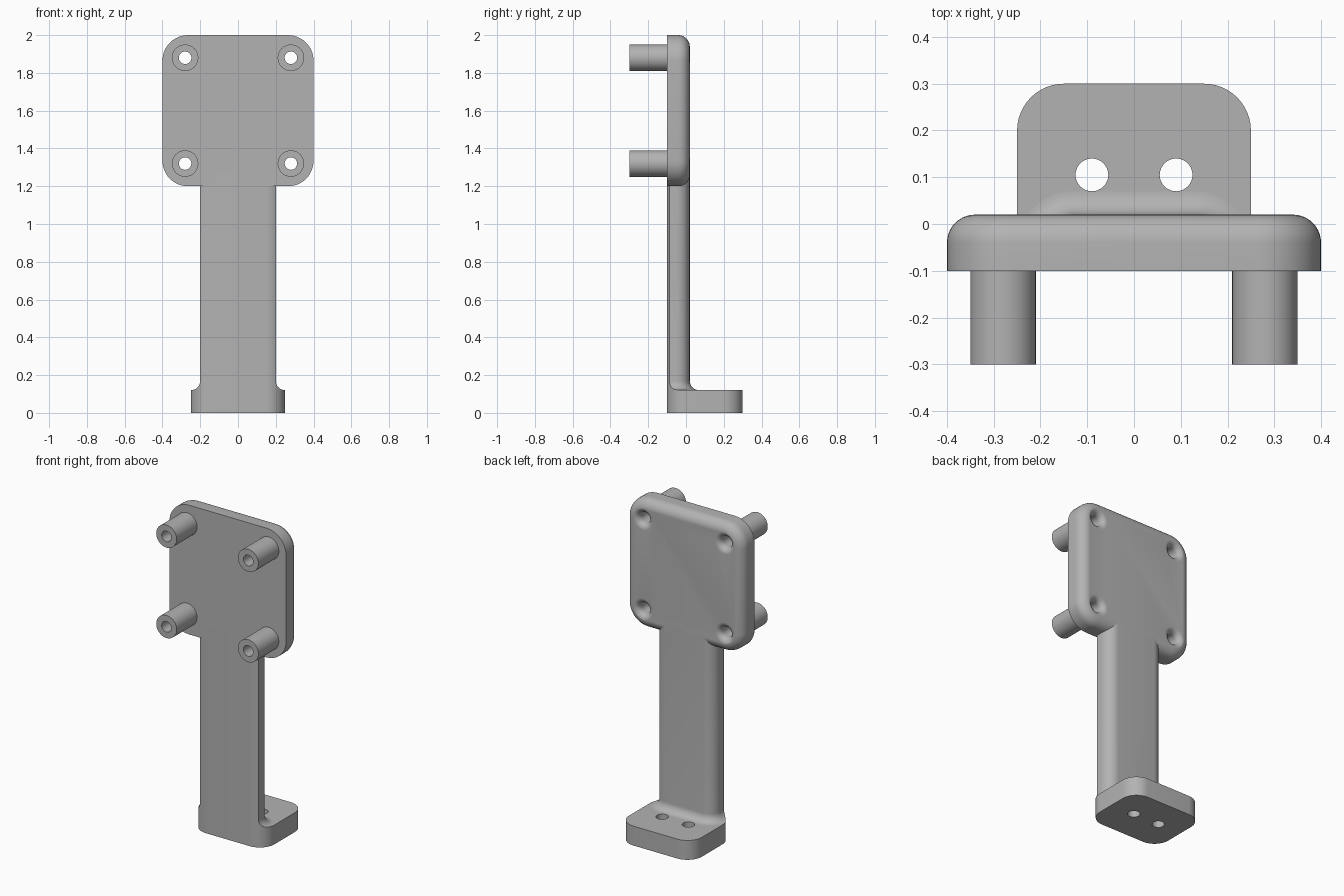
import bpy, bmesh
from math import sin, cos, pi, radians

if "Cube" in bpy.data.objects:
    bpy.data.objects.remove(bpy.data.objects["Cube"], do_unlink=True)

grey = bpy.data.materials.new("matte grey")
grey.use_nodes = True
GREY = (0.45, 0.45, 0.45, 1)
grey.diffuse_color = GREY
grey.node_tree.nodes["Principled BSDF"].inputs["Base Color"].default_value = GREY


def rounded_rect(x0, x1, y0, y1, r_low, r_high, steps=12):
    """Outline with one radius for the low-y corners and one for the high-y corners."""
    pts = []
    corners = [(x1, y1, r_high, -1, -1), (x0, y1, r_high, 1, -1),
               (x0, y0, r_low, 1, 1), (x1, y0, r_low, -1, 1)]
    for k, (x, y, r, sx, sy) in enumerate(corners):
        for i in range(steps + 1):
            a = (k + i / steps) * pi / 2
            pts.append((x + r * (sx + cos(a)), y + r * (sy + sin(a))))
    return pts


def circle(cx, cy, r, n=40):
    return [(cx + r * cos(2 * pi * i / n), cy + r * sin(2 * pi * i / n)) for i in range(n)]


def loft(name, sections, axis="z", tube=False):
    """Skin a list of (height, outline); cap the ends, or close into a tube."""
    bm = bmesh.new()
    rings = []
    for h, outline in sections:
        rings.append([bm.verts.new((u, v, h) if axis == "z" else (u, h, v))
                      for u, v in outline])
    pairs = list(zip(rings, rings[1:]))
    if tube:
        pairs.append((rings[-1], rings[0]))
    for a, b in pairs:
        for i in range(len(a)):
            j = (i + 1) % len(a)
            bm.faces.new((a[i], a[j], b[j], b[i]))
    if not tube:
        bm.faces.new(rings[0])
        bm.faces.new(rings[-1])
    bmesh.ops.remove_doubles(bm, verts=bm.verts, dist=1e-5)
    bmesh.ops.recalc_face_normals(bm, faces=bm.faces)
    mesh = bpy.data.meshes.new(name)
    bm.to_mesh(mesh)
    bm.free()
    mesh.materials.append(grey)
    ob = bpy.data.objects.new(name, mesh)
    bpy.context.collection.objects.link(ob)
    return ob


def boolean(ob, cutter, operation):
    """Apply a boolean and remove its helper."""
    bpy.context.view_layer.objects.active = ob
    mod = ob.modifiers.new("cut", "BOOLEAN")
    mod.operation, mod.solver, mod.object = operation, "EXACT", cutter
    bpy.ops.object.modifier_apply(modifier=mod.name)
    bpy.data.objects.remove(cutter, do_unlink=True)


def smooth(ob):
    bpy.ops.object.select_all(action="DESELECT")
    ob.select_set(True)
    bpy.context.view_layer.objects.active = ob
    bpy.ops.object.shade_smooth_by_angle(angle=radians(30))


FRONT, BACK = -0.1, 0.02
HOLE = 0.033
quarter = [i / 10 * pi / 2 for i in range(11)]

# Foot with two screw holes
foot_outline = rounded_rect(-0.25, 0.25, FRONT, 0.3, 0.1, 0.1)
foot = loft("foot", [(0, foot_outline), (0.12, foot_outline)])
for x in (-0.09, 0.09):
    hole = circle(x, 0.105, 0.035)
    boolean(foot, loft("foot_hole", [(-0.1, hole), (0.3, hole)]), "DIFFERENCE")


# Stem, flaring into the foot with a concave fillet
def stem_outline(d):
    return rounded_rect(-0.2 - d, 0.2 + d, -0.15, BACK + d, 0.01, 0.07 + d)


F = 0.05
sections = [(0.11, stem_outline(F - 0.004))]
sections += [(0.12 + F * (1 - cos(t)), stem_outline(F * (1 - sin(t)))) for t in quarter]
sections.append((1.28, stem_outline(0)))
stem = loft("stem", sections)
boolean(stem, loft("stem_trim", [(-0.5, foot_outline), (2.5, foot_outline)]), "INTERSECT")

# Mounting plate with a rounded rear edge
R = 0.06


def plate_outline(inset):
    return rounded_rect(-0.4 + inset, 0.4 - inset, 1.2 + inset, 2 - inset,
                        0.135 - inset, 0.135 - inset)


sections = [(FRONT, plate_outline(0))]
sections += [(BACK - R + R * sin(t), plate_outline(R * (1 - cos(t)))) for t in quarter]
plate = loft("mounting_plate", sections, axis="y")

# Flared through holes in the plate, each with a hollow standoff in front
FLARE = 0.036
for x in (-0.28, 0.28):
    for z in (1.32, 1.88):
        cut = [(-0.2, circle(x, z, HOLE))]
        cut += [(BACK - FLARE + FLARE * sin(t),
                 circle(x, z, HOLE + FLARE * (1 - cos(t)))) for t in quarter]
        cut.append((0.1, circle(x, z, HOLE + FLARE)))
        boolean(plate, loft("plate_hole", cut, axis="y"), "DIFFERENCE")
        side = "left" if x > 0 else "right"
        level = "upper" if z > 1.6 else "lower"
        outer, inner = circle(x, z, 0.07), circle(x, z, HOLE)
        smooth(loft(f"standoff_{level}_{side}",
                    [(FRONT, outer), (-0.3, outer), (-0.3, inner), (FRONT, inner)],
                    axis="y", tube=True))

for part in (foot, stem, plate):
    smooth(part)
